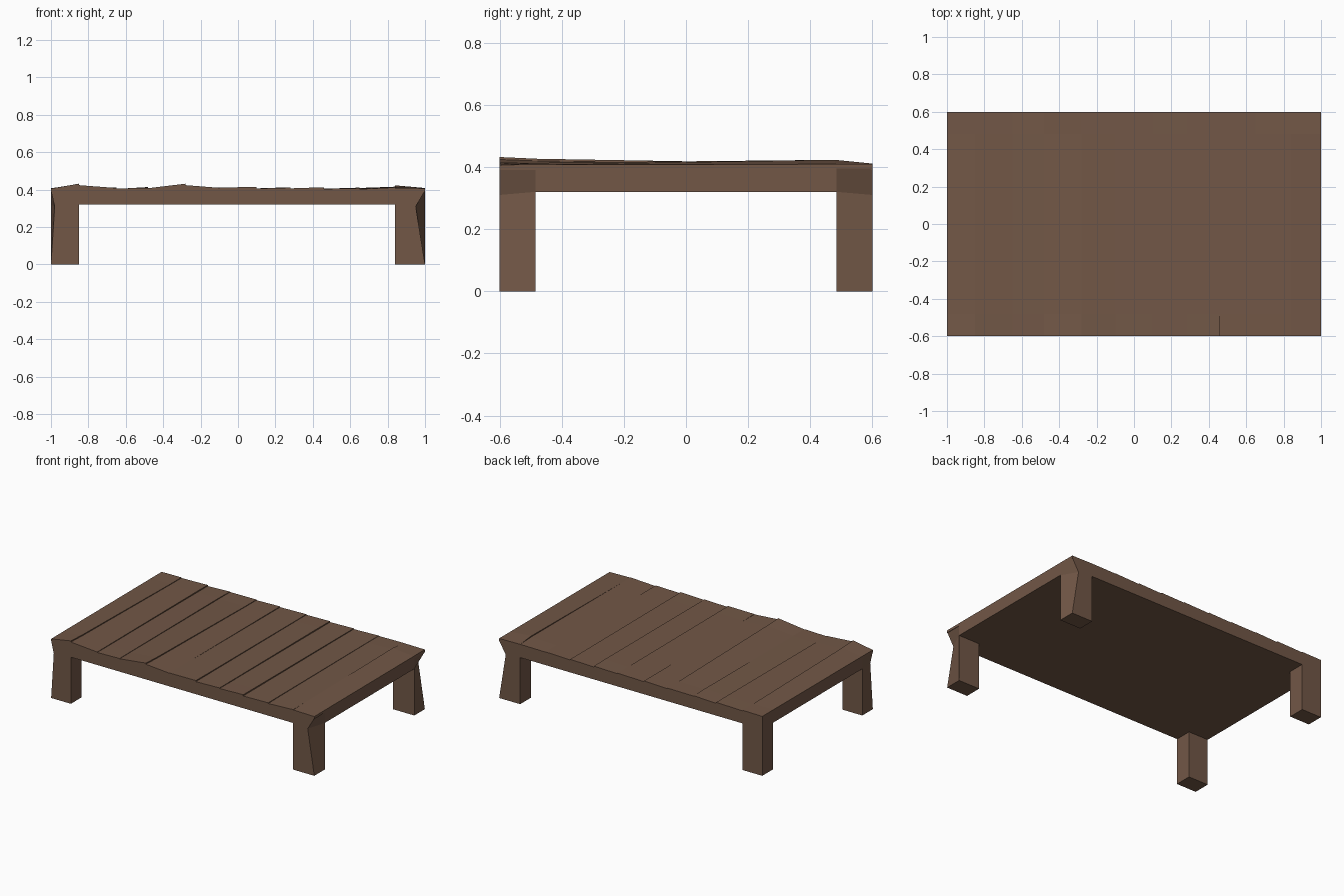
import bpy, bmesh

if "Cube" in bpy.data.objects:
    bpy.data.objects.remove(bpy.data.objects["Cube"])

wood = bpy.data.materials.new("brown wood")
wood.diffuse_color = (0.168, 0.096, 0.062, 1)
wood.use_nodes = True
wood.node_tree.nodes["Principled BSDF"].inputs["Base Color"].default_value = wood.diffuse_color


def make_object(name, bm):
    bmesh.ops.recalc_face_normals(bm, faces=bm.faces)
    mesh = bpy.data.meshes.new(name)
    bm.to_mesh(mesh)
    bm.free()
    mesh.materials.append(wood)
    obj = bpy.data.objects.new(name, mesh)
    bpy.context.collection.objects.link(obj)
    return obj


# Frame and legs: a gridded slab with its four corner cells pulled down
XS = (-1.0, -0.85, 0.84, 1.0)
YS = (-0.6, -0.485, 0.485, 0.6)
bm = bmesh.new()
grid = [[bm.verts.new((x, y, 0.395)) for y in YS] for x in XS]
cells = {}
for i in range(3):
    for j in range(3):
        cells[i, j] = bm.faces.new((grid[i][j], grid[i + 1][j],
                                    grid[i + 1][j + 1], grid[i][j + 1]))
low = [[bm.verts.new((x, y, 0.32)) for y in YS] for x in XS]
under = {}
for i in range(3):
    for j in range(3):
        under[i, j] = bm.faces.new((low[i][j], low[i][j + 1],
                                    low[i + 1][j + 1], low[i + 1][j]))
for k in range(3):
    for e in (0, 3):
        bm.faces.new((low[k][e], low[k + 1][e], grid[k + 1][e], grid[k][e]))
        bm.faces.new((low[e][k], low[e][k + 1], grid[e][k + 1], grid[e][k]))
for i in (0, 2):
    for j in (0, 2):
        new = bmesh.ops.extrude_discrete_faces(bm, faces=[under[i, j]])["faces"][0]
        for v in new.verts:
            v.co.z = 0
bmesh.ops.remove_doubles(bm, verts=bm.verts, dist=0.0001)
# Worn outer corners, pinched in where leg meets frame
pinch = {(0, 0): 0.02, (3, 0): -0.05, (3, 3): -0.05}
for (i, j), dx in pinch.items():
    low[i][j].co.x += dx
    low[i][j].co.z = 0.31
make_object("frame_and_legs", bm)

# Uneven planks: right edge x, then top heights left/right at front and at back
PLANKS = [
    (-0.85, 0.406, 0.432, 0.408, 0.410),
    (-0.65, 0.424, 0.409, 0.406, 0.412),
    (-0.48, 0.406, 0.410, 0.404, 0.414),
    (-0.28, 0.408, 0.432, 0.408, 0.410),
    (-0.10, 0.424, 0.410, 0.406, 0.411),
    (0.10, 0.412, 0.414, 0.406, 0.411),
    (0.28, 0.406, 0.411, 0.407, 0.413),
    (0.46, 0.407, 0.413, 0.405, 0.410),
    (0.65, 0.404, 0.408, 0.405, 0.411),
    (0.84, 0.403, 0.412, 0.409, 0.416),
    (1.00, 0.410, 0.407, 0.423, 0.409),
]
left = -1.0
for n, (right, fl, fr, bl, br) in enumerate(PLANKS):
    bm = bmesh.new()
    # Cross-sections along the plank; the ends slope to the given heights
    mid_l, mid_r = (fl + bl) / 2, (fr + br) / 2
    rows = [(-0.6, fl, fr), (-0.48, (fl + mid_l) / 2, (fr + mid_r) / 2),
            (0.48, bl, br), (0.6, min(bl, 0.411), min(br, 0.411))]
    rings = []
    for y, zl, zr in rows:
        rings.append([bm.verts.new(p) for p in (
            (left, y, 0.39), (right, y, 0.39), (right, y, zr), (left, y, zl))])
    for a, b in zip(rings, rings[1:]):
        for k in range(4):
            m = (k + 1) % 4
            bm.faces.new((a[k], a[m], b[m], b[k]))
    bm.faces.new(rings[0])
    bm.faces.new(rings[-1])
    make_object(f"plank_{n + 1}", bm)
    left = right
